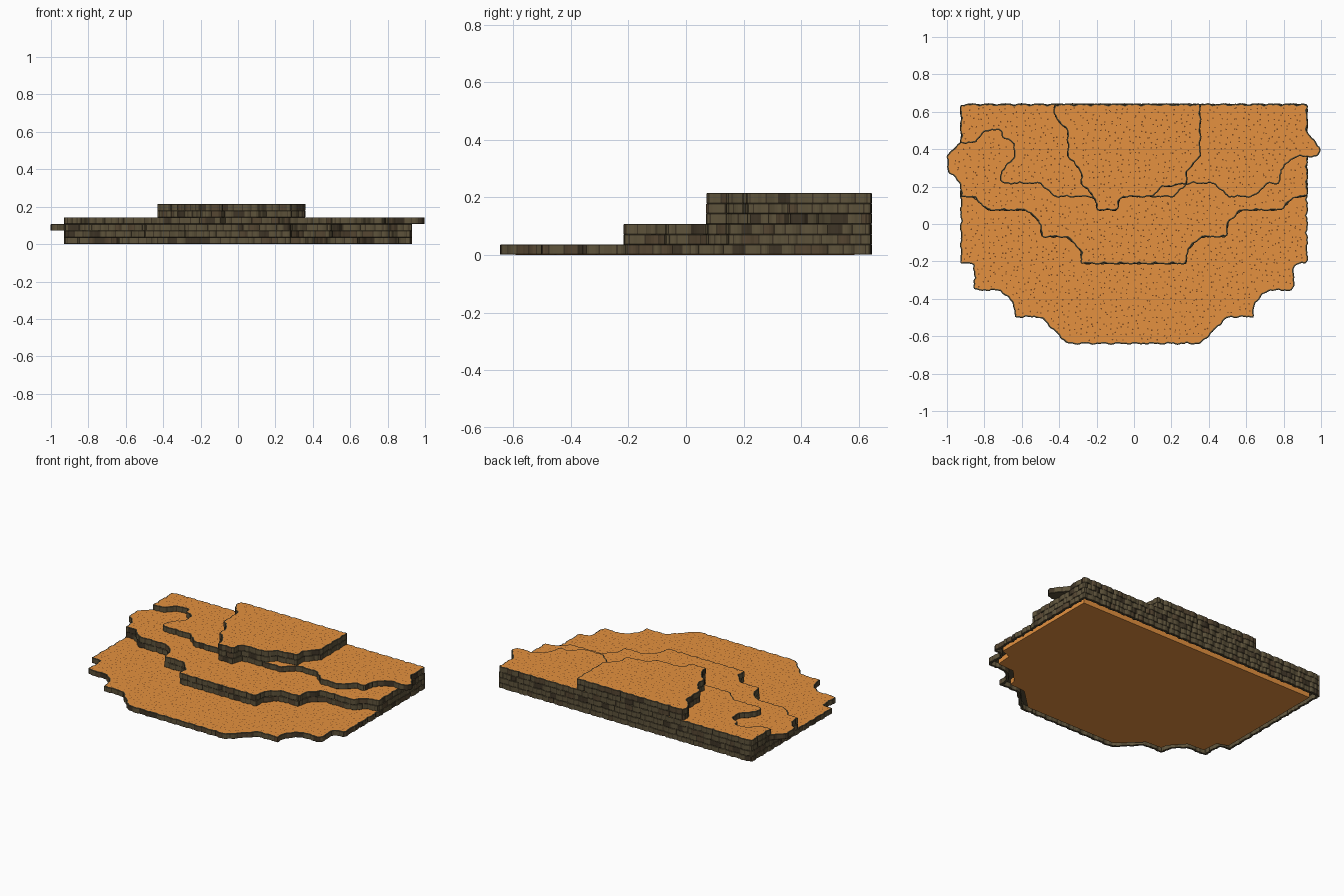
import bpy, bmesh, math, random
from mathutils import Vector

if "Cube" in bpy.data.objects:
    bpy.data.objects.remove(bpy.data.objects["Cube"])

random.seed(7)
U = 1 / 14          # plan grid cell
H = 0.0358          # height of one stone course


def material(name, rgb):
    m = bpy.data.materials.new(name)
    m.diffuse_color = (*rgb, 1)
    m.use_nodes = True
    m.node_tree.nodes["Principled BSDF"].inputs["Base Color"].default_value = m.diffuse_color
    return m


SAND = material("orange_sand", (0.78, 0.285, 0.050))
STONE = material("olive_stone", (0.112, 0.087, 0.044))
BROWN = material("brown_stone", (0.092, 0.062, 0.032))
DARK = material("dark_joint", (0.050, 0.036, 0.020))
RIM = material("grey_rim", (0.095, 0.076, 0.040))
SPECK = material("sand_speck", (0.20, 0.065, 0.014))
WALL_MATS = [SAND, STONE, BROWN, DARK, RIM]


def mirrored(right):
    return right + [(-x, y) for x, y in reversed(right)]


# Plan outlines in grid cells
base = mirrored([(13, 9), (13, -3), (12, -3), (12, -5), (10, -5), (9, -6),
                 (9, -7), (7, -7), (5, -9)])
step = [(13, 9), (13, 2), (12, 2), (11, 1), (8, 1), (7, 0), (7, -1),
        (5, -1), (4, -2), (4, -3)]
lower = mirrored(step)
ledge = lower[:-1] + [(-13, 3), (-14, 4), (-14, 5.2), (-13.2, 6), (-13, 6), (-13, 9)]
middle = [(-13, 9), (-13, 6), (-12, 6), (-11, 7), (-10, 7), (-9.9, 6.5), (-9, 6),
          (-9, 5), (-10, 4), (-10, 3), (-7, 3), (-6, 2), (-3, 2), (-2.8, 1),
          (-1.2, 1), (-1, 2), (3, 2), (4, 3), (6, 3), (7, 2), (9, 2), (10, 3),
          (11, 3), (11, 4), (12, 5), (13.8, 5), (14, 5.5), (13.6, 6.3),
          (13, 6.7), (13, 9)]
summit = [(-6, 9), (-6, 8), (-5, 7), (-5, 5), (-4, 4), (-4, 3), (-3, 2), (-2.8, 1),
          (-1.2, 1), (-1, 2), (1.4, 2), (2, 2.7), (4, 3), (4, 4), (5, 5), (5, 9)]


def rounded(cells, r=0.018):
    """Outline in world units, counter-clockwise, with clipped round corners."""
    p = [Vector((x * U, y * U)) for x, y in cells]
    n = len(p)
    if sum(p[i - 1].x * p[i].y - p[i].x * p[i - 1].y for i in range(n)) < 0:
        p.reverse()
    out = []
    for i in range(n):
        a, b, c = p[i - 1], p[i], p[(i + 1) % n]
        ra, rc = min(r, (a - b).length * 0.4), min(r, (c - b).length * 0.4)
        s, e = b + (a - b).normalized() * ra, b + (c - b).normalized() * rc
        out += [s, (s + e) * 0.25 + b * 0.5, e]
    return out


def stone_samples(cells):
    """Points, outward normals, bulges and stone colours round an outline."""
    p = rounded(cells)
    n = len(p)
    cum = [0]
    for i in range(n):
        cum.append(cum[-1] + (p[(i + 1) % n] - p[i]).length)
    total = cum[-1]

    def at(s):
        s %= total
        for i in range(n):
            if s <= cum[i + 1]:
                t = (s - cum[i]) / max(cum[i + 1] - cum[i], 1e-9)
                return p[i].lerp(p[(i + 1) % n], t)
        return p[0]

    widths = []
    while sum(widths) < total:
        widths.append(random.uniform(0.026, 0.062))
    k = total / sum(widths)
    waves = round(total / 0.09)          # broad scallops along the edge
    res, s = [], 0
    for w in widths:
        w *= k
        mat = random.choices([1, 2, 3], [0.78, 0.14, 0.08])[0]
        for f, bulge, m in ((0.05, -0.003, mat), (0.28, 0, mat), (0.5, 0.001, mat),
                            (0.72, 0, mat), (0.95, -0.003, 3)):
            q = s + w * f
            t = (at(q + 0.006) - at(q - 0.006)).normalized()
            wave = 0.007 * abs(math.sin(math.pi * waves * q / total)) - 0.005
            res.append((at(q), Vector((t.y, -t.x)), bulge + wave, m))
        s += w
    return res


def finish(name, bm, mats):
    me = bpy.data.meshes.new(name)
    bm.to_mesh(me)
    bm.free()
    for m in mats:
        me.materials.append(m)
    ob = bpy.data.objects.new(name, me)
    bpy.context.collection.objects.link(ob)
    return ob


def course(name, cells, z0, z1, hollow=False):
    """One course of bulging stones with a sand cap; hollow leaves it open below."""
    bm = bmesh.new()
    pts = stone_samples(cells)
    n = len(pts)
    h = z1 - z0
    profile = [(z0, -0.002), (z0 + 0.05 * h, 0), (z0 + 0.95 * h, 0), (z1, -0.002), (z1, -0.008)]
    mats = [4, None, 4, 4]
    if hollow:
        profile = [(z1 - 0.003, -0.016), (z0, -0.016)] + profile
        mats = [1, 4] + mats
    rings = []
    for z, inset in profile:
        ring = []
        for p, nor, bulge, _ in pts:
            q = p + nor * (inset + bulge)
            ring.append(bm.verts.new((q.x, q.y, z)))
        rings.append(ring)
    for j, mat in enumerate(mats):
        for i in range(n):
            k = (i + 1) % n
            f = bm.faces.new((rings[j][i], rings[j][k], rings[j + 1][k], rings[j + 1][i]))
            f.material_index = pts[i][3] if mat is None else mat
    bm.faces.new(rings[-1]).material_index = 0
    bm.faces.new(list(reversed(rings[0]))).material_index = 4
    return finish(name, bm, WALL_MATS)


# Stacked stone courses
layers = [("base_course", base), ("lower_step_course", lower), ("ledge_course", ledge),
          ("middle_course", middle), ("summit_lower_course", summit),
          ("summit_upper_course", summit)]
for i, (name, cells) in enumerate(layers):
    course(name, cells, max(i * H, 0.001), (i + 1) * H, hollow=(i == 0))


# Specks scattered over the visible sand
def inside(cells, x, y):
    hit = False
    for (ax, ay), (bx, by) in zip(cells, cells[1:] + cells[:1]):
        if (ay > y) != (by > y) and x < (bx - ax) * (y - ay) / (by - ay) + ax:
            hit = not hit
    return hit


def level(x, y):
    return max([i + 1 for i, (_, c) in enumerate(layers) if inside(c, x / U, y / U)], default=0)


bm = bmesh.new()
G = 0.031
for ix in range(-32, 33):
    for iy in range(-22, 23):
        x = (ix + random.uniform(-0.4, 0.4)) * G
        y = (iy + random.uniform(-0.4, 0.4)) * G
        m = 0.02
        lv = {level(x + a, y + b) for a in (-m, m) for b in (-m, m)}
        if len(lv) > 1 or 0 in lv:
            continue
        z = lv.pop() * H + 0.001
        r, turn = random.uniform(0.004, 0.0055), random.random()
        bm.faces.new([bm.verts.new((x + r * math.cos(turn + k * math.pi / 2),
                                    y + r * math.sin(turn + k * math.pi / 2), z))
                      for k in range(4)])
finish("sand_specks", bm, [SPECK])

# Sand core filling the inside of the base stones, with a gap around it
core = mirrored([(12.4, 8.2), (12.4, -2.4), (11.4, -2.8), (11.3, -4.3), (9.6, -4.4),
                 (8.4, -5.7), (8.3, -6.3), (6.7, -6.4), (4.7, -8.3)])
bm = bmesh.new()
low = [bm.verts.new((x * U, y * U, 0)) for x, y in core]
high = [bm.verts.new((x * U, y * U, H - 0.003)) for x, y in core]
bm.faces.new(low)
for i in range(len(core)):
    k = (i + 1) % len(core)
    bm.faces.new((low[i], low[k], high[k], high[i]))
bmesh.ops.recalc_face_normals(bm, faces=bm.faces)
if bm.faces[:][0].normal.z > 0:
    bmesh.ops.reverse_faces(bm, faces=bm.faces)
finish("sand_core", bm, [SAND])
